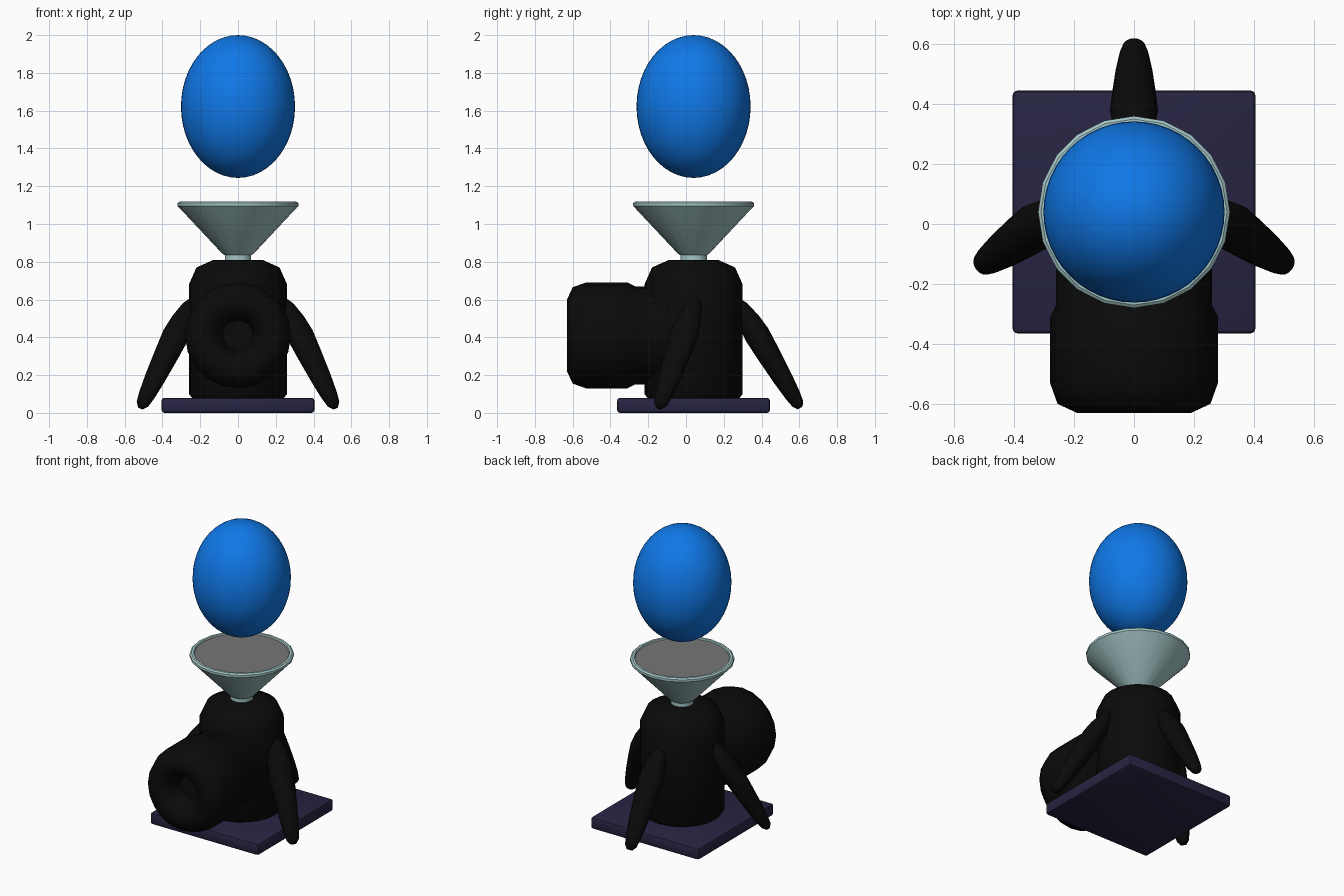
import bpy, bmesh, math
from mathutils import Matrix, Vector

if "Cube" in bpy.data.objects:
    bpy.data.objects.remove(bpy.data.objects["Cube"], do_unlink=True)


def material(name, rgb):
    m = bpy.data.materials.new(name)
    m.use_nodes = True
    m.diffuse_color = (*rgb, 1)
    m.node_tree.nodes["Principled BSDF"].inputs["Base Color"].default_value = (*rgb, 1)
    return m


BLACK = material("black rubber", (0.003, 0.003, 0.003))
NAVY = material("dark navy", (0.02, 0.018, 0.055))
TEAL = material("pale teal", (0.37, 0.56, 0.56))
GREY = material("neutral grey", (0.18, 0.18, 0.18))
BLUE = material("bright blue", (0.005, 0.19, 0.81))
CY = 0.04  # depth of the main axis


def finish(name, bm, mat, smooth=40):
    bmesh.ops.recalc_face_normals(bm, faces=bm.faces)
    mesh = bpy.data.meshes.new(name)
    bm.to_mesh(mesh)
    bm.free()
    mesh.materials.append(mat)
    ob = bpy.data.objects.new(name, mesh)
    bpy.context.collection.objects.link(ob)
    bpy.ops.object.select_all(action="DESELECT")
    ob.select_set(True)
    bpy.context.view_layer.objects.active = ob
    bpy.ops.object.shade_smooth_by_angle(angle=math.radians(smooth))
    return ob


def lathe(name, profile, mat, place, sides=24, smooth=50):
    """Closed turned solid from (radius, height) points, ends capped."""
    bm = bmesh.new()
    rings = []
    for r, h in profile:
        angles = [2 * math.pi * i / sides for i in range(sides)]
        rings.append([bm.verts.new((r * math.cos(a), r * math.sin(a), h)) for a in angles])
    for low, high in zip(rings, rings[1:]):
        for i in range(sides):
            j = (i + 1) % sides
            bm.faces.new((low[i], low[j], high[j], high[i]))
    bm.faces.new(rings[0])
    bm.faces.new(rings[-1])
    bm.transform(place)
    return finish(name, bm, mat, smooth)


axis = Matrix.Translation((0, CY, 0))

# Base plate
bm = bmesh.new()
bmesh.ops.create_cube(bm, size=1, matrix=Matrix.Translation((0, CY, 0.04)) @ Matrix.Diagonal((0.81, 0.81, 0.08, 1)))
bmesh.ops.bevel(bm, geom=bm.edges[:], offset=0.016, segments=2, affect="EDGES", profile=0.5)
finish("base_plate", bm, NAVY)

# Upright body with rounded shoulders
lathe("body", [(0.24, 0.075), (0.26, 0.1), (0.26, 0.68), (0.22, 0.77), (0.13, 0.81)], BLACK, axis)

# Barrel pointing forward, with a dimpled mouth
forward = Matrix.Translation((0, 0, 0.41)) @ Matrix.Rotation(math.pi / 2, 4, "X")
lathe("barrel", [(0.26, 0.05), (0.26, 0.27), (0.28, 0.31), (0.28, 0.53), (0.255, 0.6),
                 (0.19, 0.63), (0.13, 0.61), (0.095, 0.56), (0.08, 0.5)], BLACK, forward, 20, 60)

# Three splayed legs, each a tapered spindle
leg_profile = [(0.015, -0.22), (0.04, -0.17), (0.06, -0.08), (0.068, 0.0), (0.062, 0.12),
               (0.052, 0.27), (0.042, 0.37), (0.032, 0.425), (0.015, 0.45)]
lean = Vector((0, 0.508, -0.861)).to_track_quat("Z", "Y").to_matrix().to_4x4()
spindle = Matrix.Translation((0, 0.376, 0.414)) @ lean @ Matrix.Diagonal((1.18, 1, 1, 1))
for name, turn, pos in (("back_leg", 0, (0, 0, 0)),
                        ("left_leg", -125, (0.02, 0.205, 0)),
                        ("right_leg", 125, (-0.02, 0.205, 0))):
    place = Matrix.Translation(pos) @ Matrix.Rotation(math.radians(turn), 4, "Z") @ spindle
    lathe(name, leg_profile, BLACK, place, 16, 60)

# Funnel with a neck, and the flat filling inside its rim
lathe("funnel", [(0.07, 0.79), (0.07, 0.835), (0.085, 0.845), (0.31, 1.085), (0.32, 1.095),
                 (0.32, 1.11), (0.31, 1.118), (0.295, 1.118), (0.29, 1.105)], TEAL, axis, 20, 35)
lathe("funnel_filling", [(0.291, 1.103), (0.291, 1.11)], GREY, axis, 20)

# Floating egg-shaped balloon
bm = bmesh.new()
bmesh.ops.create_uvsphere(bm, u_segments=48, v_segments=24, radius=1,
                          matrix=Matrix.Translation((0, CY, 1.622)) @ Matrix.Diagonal((0.302, 0.302, 0.378, 1)))
finish("balloon", bm, BLUE, 60)
